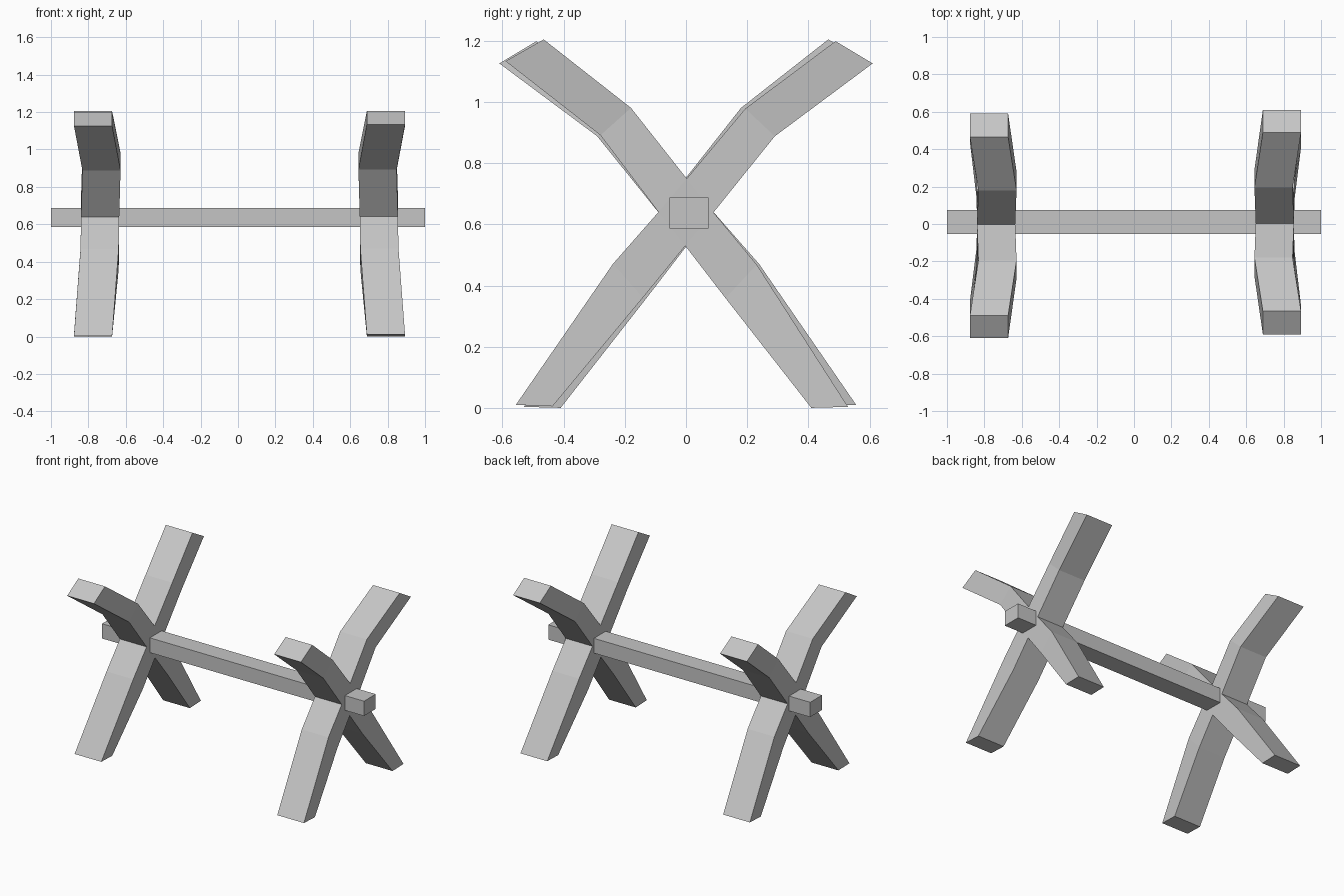
import bpy
import bmesh

cube = bpy.data.objects.get("Cube")
if cube:
    bpy.data.objects.remove(cube, do_unlink=True)

grey = bpy.data.materials.new("plain_grey")
grey.use_nodes = True
colour = (0.56, 0.56, 0.56, 1)
grey.diffuse_color = colour
grey.node_tree.nodes["Principled BSDF"].inputs["Base Color"].default_value = colour

HUB_Z = 0.64
HALF_WIDTH = 0.102

# Each limb station: outer (y, z), inner (y, z), outward bow
UPPER = [((0.09, HUB_Z), (0, 0.75), 0.0),
         ((0.285, 0.89), (0.187, 0.98), -0.007),
         ((0.6, 1.13), (0.477, 1.202), 0.038)]
LOWER = [((0.09, HUB_Z), (0, 0.53), 0.0),
         ((0.235, 0.47), (0.135, 0.36), 0.003),
         ((0.543, 0.007), (0.423, 0.003), 0.038)]


def finish(name, bm):
    bmesh.ops.remove_doubles(bm, verts=bm.verts, dist=0.0005)
    bmesh.ops.recalc_face_normals(bm, faces=bm.faces)
    mesh = bpy.data.meshes.new(name)
    bm.to_mesh(mesh)
    bm.free()
    mesh.materials.append(grey)
    obj = bpy.data.objects.new(name, mesh)
    bpy.context.collection.objects.link(obj)
    return obj


def crossed_legs(name, side, centre):
    bm = bmesh.new()

    def point(x, y, z):
        # Slight lean, turned half round for the opposite frame
        lean = y + 0.021 * (z - HUB_Z)
        return bm.verts.new((side * (centre + x), side * lean, z - 0.006 * y))

    def ring(station, flip):
        (oy, oz), (iy, iz), bow = station
        return [point(bow - HALF_WIDTH, flip * oy, oz),
                point(bow + HALF_WIDTH, flip * oy, oz),
                point(bow + HALF_WIDTH, flip * iy, iz),
                point(bow - HALF_WIDTH, flip * iy, iz)]

    # Four bent limbs
    for limb in (UPPER, LOWER):
        for flip in (1, -1):
            rings = [ring(s, flip) for s in limb]
            for a, b in zip(rings, rings[1:]):
                for i in range(4):
                    j = (i + 1) % 4
                    bm.faces.new((a[i], a[j], b[j], b[i]))
            bm.faces.new(rings[-1])

    # Hub sides joining the limbs
    for x in (-HALF_WIDTH, HALF_WIDTH):
        bm.faces.new([point(x, y, z) for y, z in
                      ((0.09, HUB_Z), (0, 0.75), (-0.09, HUB_Z), (0, 0.53))])
    finish(name, bm)


crossed_legs("left_crossed_legs", 1, 0.753)
crossed_legs("right_crossed_legs", -1, 0.737)

# Crossbar through both hubs
bm = bmesh.new()
bmesh.ops.create_cube(bm, size=1)
bmesh.ops.scale(bm, vec=(2, 0.128, 0.102), verts=bm.verts)
bar = finish("crossbar", bm)
bar.location = (0, 0.01, 0.637)
